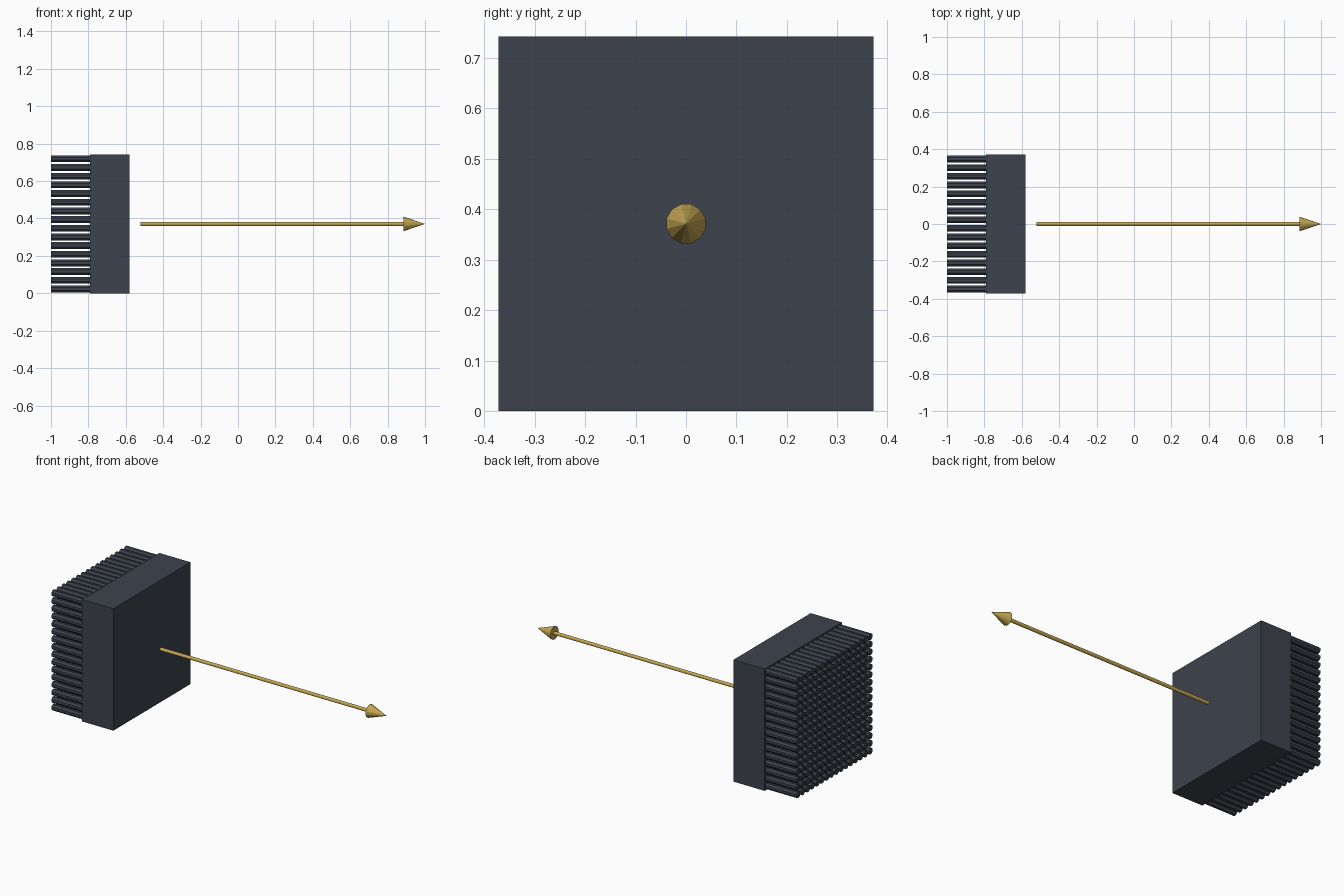
import bpy, bmesh, math
from mathutils import Matrix

if "Cube" in bpy.data.objects:
    bpy.data.objects.remove(bpy.data.objects["Cube"])

CZ = 0.371          # height of the central axis
HALF = 0.371        # half width of the block


def material(name, rgb):
    m = bpy.data.materials.new(name)
    m.diffuse_color = (*rgb, 1)
    m.use_nodes = True
    m.node_tree.nodes["Principled BSDF"].inputs["Base Color"].default_value = m.diffuse_color
    return m


slate = material("dark slate", (0.047, 0.055, 0.074))
gold = material("gold", (0.56, 0.39, 0.085))


def add_rod(bm, x0, x1, y, z, r0, r1, sides):
    """Rod or cone lying along x, with flat sides facing the axes."""
    mat = (Matrix.Translation(((x0 + x1) / 2, y, z))
           @ Matrix.Rotation(math.pi / 2, 4, 'Y')
           @ Matrix.Rotation(math.pi / sides, 4, 'Z'))
    bmesh.ops.create_cone(bm, cap_ends=True, segments=sides, radius1=r0,
                          radius2=r1, depth=x1 - x0, matrix=mat)


def finish(bm, name, mat):
    me = bpy.data.meshes.new(name)
    bm.to_mesh(me)
    bm.free()
    me.materials.append(mat)
    ob = bpy.data.objects.new(name, me)
    bpy.context.collection.objects.link(ob)
    return ob


# Square block
bm = bmesh.new()
bmesh.ops.create_cube(bm, size=1, matrix=Matrix.Translation((-0.685, 0, CZ))
                      @ Matrix.Diagonal((0.21, 2 * HALF, 2 * HALF, 1)))
finish(bm, "block", slate)

# Grid of pins on the rear of the block
COUNT = 16
PITCH = 2 * HALF / COUNT
bm = bmesh.new()
for i in range(COUNT):
    for j in range(COUNT):
        y = (i - (COUNT - 1) / 2) * PITCH
        z = CZ + (j - (COUNT - 1) / 2) * PITCH
        add_rod(bm, -1.0, -0.79, y, z, 0.0195, 0.0195, 8)
finish(bm, "pins", slate)

# Arrow pointing away from the block
bm = bmesh.new()
add_rod(bm, -0.52, 0.89, 0, CZ, 0.0105, 0.0105, 12)
finish(bm, "arrow_shaft", gold)
bm = bmesh.new()
add_rod(bm, 0.886, 1.0, 0, CZ, 0.04, 0.0, 12)
finish(bm, "arrow_head", gold)
